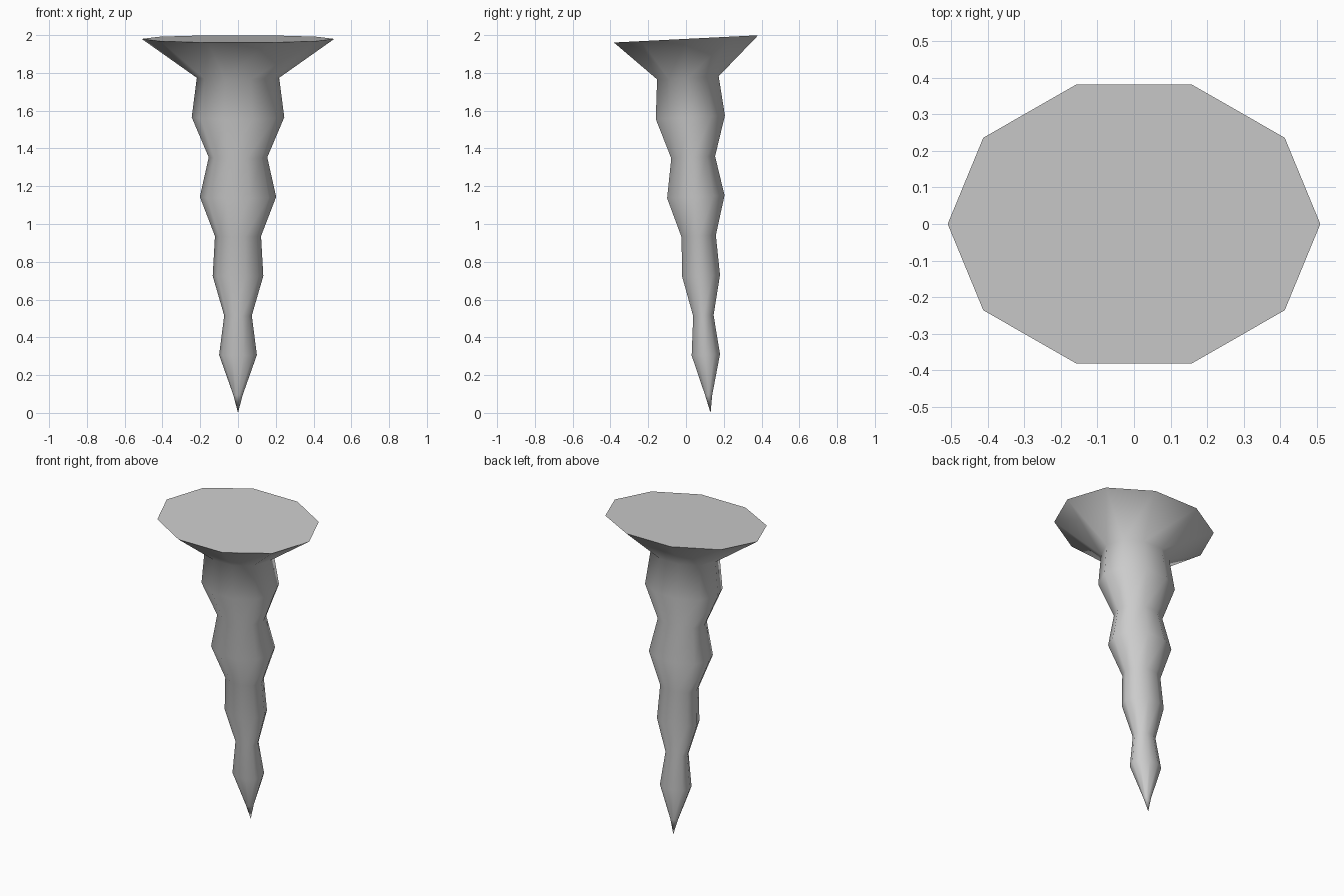
import bpy, bmesh, math

if "Cube" in bpy.data.objects:
    bpy.data.objects.remove(bpy.data.objects["Cube"])

SIDES = 10
TILT = 0.05
# Ring profile: centre height, centre y, x radius, y half extent
RINGS = [
    (1.98, 0.0, 0.51, 0.382),
    (1.774, 0.01, 0.218, 0.163),
    (1.565, 0.023, 0.245, 0.183),
    (1.353, 0.038, 0.155, 0.116),
    (1.144, 0.052, 0.202, 0.152),
    (0.936, 0.067, 0.122, 0.091),
    (0.725, 0.08, 0.134, 0.10),
    (0.515, 0.092, 0.073, 0.054),
    (0.307, 0.105, 0.10, 0.075),
    (0.095, 0.12, 0.025, 0.019),
]

bm = bmesh.new()

# Tilted ten-sided rings down the stalactite
loops = []
for z, cy, rx, ey in RINGS:
    ry = ey / math.sin(math.radians(72))
    loop = []
    for i in range(SIDES):
        a = math.tau * i / SIDES
        dy = ry * math.sin(a)
        loop.append(bm.verts.new((rx * math.cos(a), cy + dy, z + TILT * dy)))
    loops.append(loop)
tip = bm.verts.new((0, 0.13, 0))

# Top cap, side walls and pointed tip
cap = bm.faces.new(loops[0])
for upper, lower in zip(loops, loops[1:]):
    for i in range(SIDES):
        j = (i + 1) % SIDES
        bm.faces.new((upper[j], upper[i], lower[i], lower[j])).smooth = True
for i in range(SIDES):
    bm.faces.new((loops[-1][(i + 1) % SIDES], loops[-1][i], tip)).smooth = True

bmesh.ops.recalc_face_normals(bm, faces=bm.faces)

# Crisp rim around the flat top
for e in cap.edges:
    e.smooth = False

mesh = bpy.data.meshes.new("stalactite")
bm.to_mesh(mesh)
bm.free()
bpy.context.collection.objects.link(bpy.data.objects.new("stalactite", mesh))
